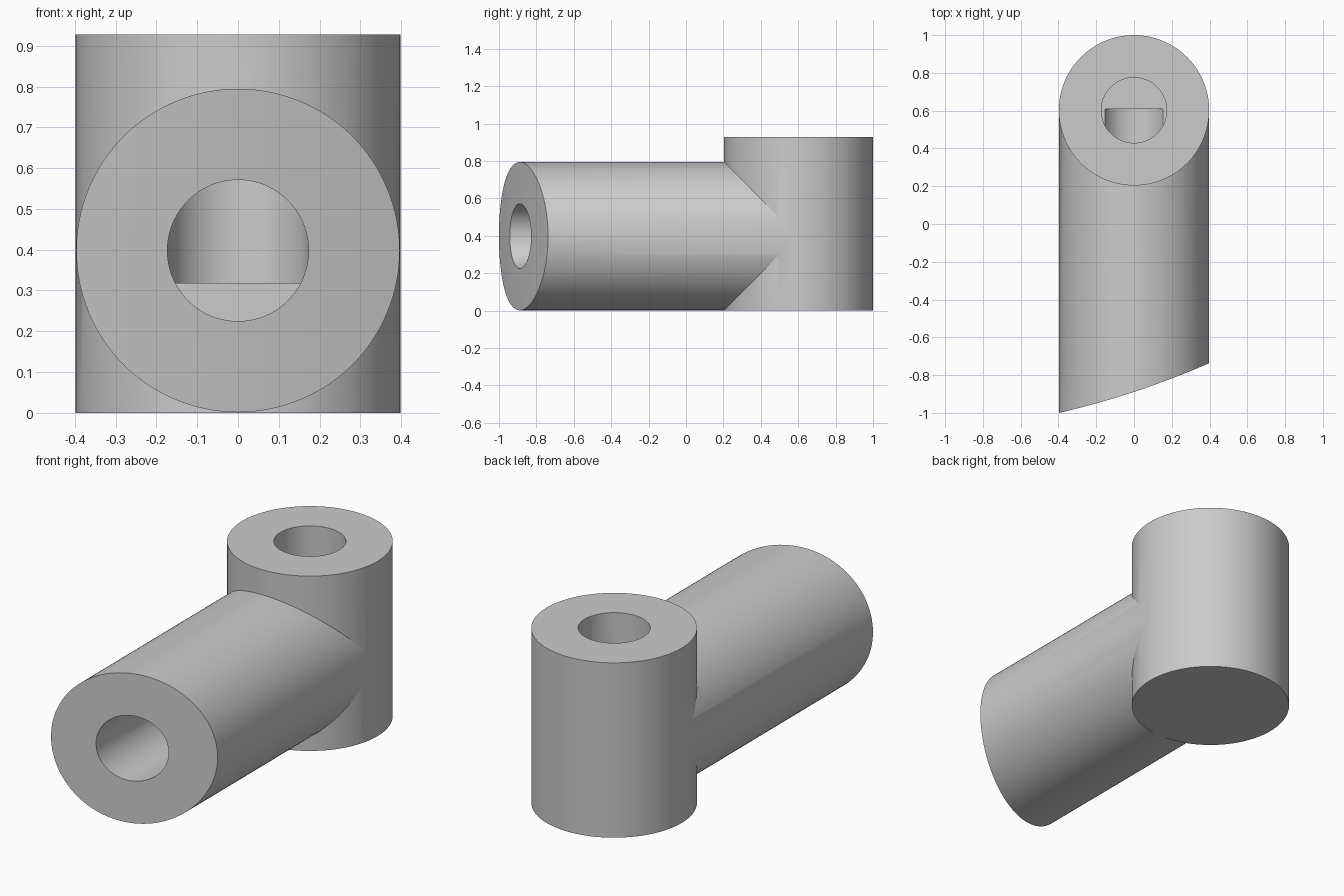
import bpy
import math

cube = bpy.data.objects.get("Cube")
if cube:
    bpy.data.objects.remove(cube, do_unlink=True)

GREY = (0.6, 0.6, 0.6, 1.0)
grey = bpy.data.materials.new("plain grey")
grey.use_nodes = True
grey.diffuse_color = GREY
grey.node_tree.nodes["Principled BSDF"].inputs["Base Color"].default_value = GREY

POST_Y, ARM_Z = 0.602, 0.398
BORE, FLOOR = 0.173, 0.318


def cylinder(name, radius, start, end, sides=128, along_y=False):
    """Cylinder between two points on a vertical or front-to-back axis."""
    middle = [(a + b) / 2 for a, b in zip(start, end)]
    bpy.ops.mesh.primitive_cylinder_add(
        vertices=sides, radius=radius, depth=math.dist(start, end), location=middle,
        rotation=(math.pi / 2 if along_y else 0, 0, 0))
    obj = bpy.context.object
    obj.name = name
    obj.data.materials.append(grey)
    return obj


def combine(target, other, operation):
    """Apply a boolean and discard the helper."""
    mod = target.modifiers.new(operation.lower(), "BOOLEAN")
    mod.operation = operation
    mod.solver = "EXACT"
    mod.object = other
    other.hide_render = True
    bpy.context.view_layer.objects.active = target
    bpy.ops.object.modifier_apply(modifier=mod.name)
    bpy.data.objects.remove(other, do_unlink=True)


# Upright post and horizontal arm
post = cylinder("pipe_elbow", 0.398, (0, POST_Y, 0), (0, POST_Y, 0.927))
arm = cylinder("arm", 0.3965, (0, -1.3, ARM_Z), (0, 0.6, ARM_Z), along_y=True)

# Slanted, gently curved arm end
end_curve = cylinder("end_curve", 4.6, (-1.44, 3.48, -1), (-1.44, 3.48, 2), sides=512)
combine(arm, end_curve, "INTERSECT")
combine(post, arm, "UNION")

# Blind bores meeting inside the post
combine(post, cylinder("post_bore", BORE, (0, POST_Y, FLOOR), (0, POST_Y, 1.2)), "DIFFERENCE")
combine(post, cylinder("arm_bore", BORE, (0, -1.3, ARM_Z), (0, 0.608, ARM_Z), along_y=True),
        "DIFFERENCE")

# Smooth walls with crisp rims
bpy.ops.object.select_all(action="DESELECT")
post.select_set(True)
bpy.context.view_layer.objects.active = post
bpy.ops.object.shade_smooth_by_angle(angle=math.radians(20))
